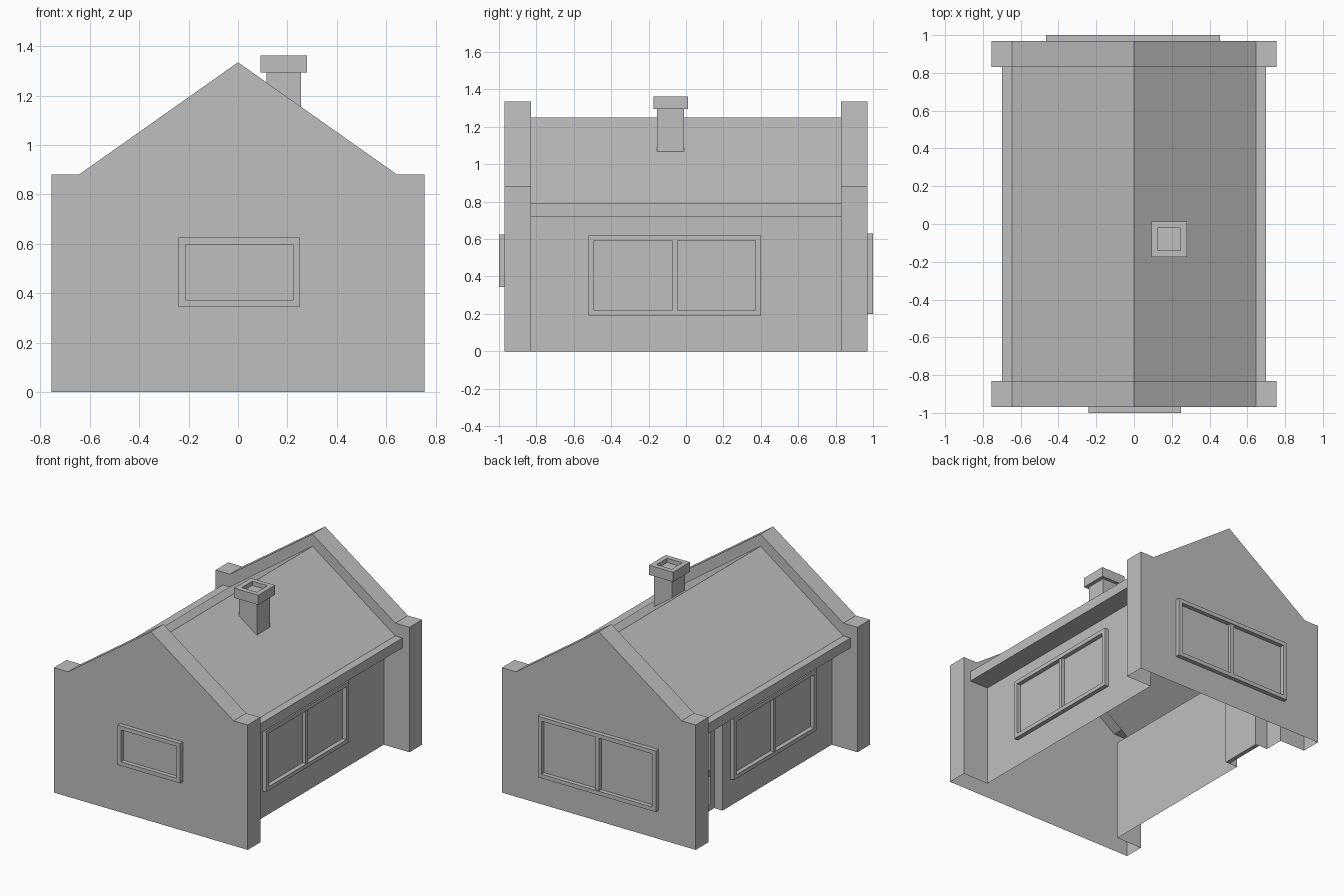
import bpy, bmesh
from mathutils import Vector

if "Cube" in bpy.data.objects:
    bpy.data.objects.remove(bpy.data.objects["Cube"])

mat = bpy.data.materials.new("plain grey")
mat.diffuse_color = (0.52, 0.52, 0.52, 1)
mat.use_nodes = True
mat.node_tree.nodes["Principled BSDF"].inputs["Base Color"].default_value = mat.diffuse_color


def make(name, polys):
    """Flat-shaded object from a list of polygons."""
    bm = bmesh.new()
    for p in polys:
        bm.faces.new([bm.verts.new(v) for v in p])
    bmesh.ops.remove_doubles(bm, verts=bm.verts, dist=1e-5)
    bmesh.ops.recalc_face_normals(bm, faces=bm.faces)
    me = bpy.data.meshes.new(name)
    bm.to_mesh(me)
    bm.free()
    me.materials.append(mat)
    ob = bpy.data.objects.new(name, me)
    bpy.context.collection.objects.link(ob)
    return ob


def mirrored(half):
    """Half profile in x >= 0 ending on the ridge, completed on the left."""
    return half + [(-x, z) for x, z in half[-2::-1]]


def strips(profile, y0, y1):
    return [[(a[0], y0, a[1]), (b[0], y0, b[1]), (b[0], y1, b[1]), (a[0], y1, a[1])]
            for a, b in zip(profile, profile[1:])]


def box(x0, x1, y0, y1, z0, z1):
    c = lambda i, j, k: ((x0, x1)[i], (y0, y1)[j], (z0, z1)[k])
    return [[c(0, 0, 0), c(0, 1, 0), c(1, 1, 0), c(1, 0, 0)],
            [c(0, 0, 1), c(1, 0, 1), c(1, 1, 1), c(0, 1, 1)],
            [c(0, 0, 0), c(1, 0, 0), c(1, 0, 1), c(0, 0, 1)],
            [c(0, 1, 0), c(0, 1, 1), c(1, 1, 1), c(1, 1, 0)],
            [c(0, 0, 0), c(0, 0, 1), c(0, 1, 1), c(0, 1, 0)],
            [c(1, 0, 0), c(1, 1, 0), c(1, 1, 1), c(1, 0, 1)]]


def ring(outer, inner, z0, z1, floor):
    """Square cap with a sunk hole; rects are (x0, x1, y0, y1)."""
    def rect(r, z):
        return [(r[0], r[2], z), (r[1], r[2], z), (r[1], r[3], z), (r[0], r[3], z)]
    loops = [rect(outer, z0), rect(outer, z1), rect(inner, z1), rect(inner, floor)]
    polys = [loops[0], loops[3]]
    for a, b in zip(loops, loops[1:]):
        polys += [[a[i], a[(i + 1) % 4], b[(i + 1) % 4], b[i]] for i in range(4)]
    return polys


GY0, GY1 = 0.83, 0.97      # inner and outer face of the gable ends
WX = 0.555                 # side wall
house = mirrored([(WX, 0), (WX, .72), (.70, .72), (.70, .79), (.645, .79), (0, 1.25)])
gable = mirrored([(.755, 0), (.755, .88), (.645, .88), (0, 1.335)])

# Walls, eaves and roof, with a recessed doorway on the left side
D0, D1, DZ, DX = .385, .69, .66, -.46
polys = strips(house, -GY0, GY0)[:-1]
polys.append([(-WX, y, z) for y, z in [(-GY0, 0), (D0, 0), (D0, DZ), (D1, DZ), (D1, 0),
                                       (GY0, 0), (GY0, .72), (-GY0, .72)]])
for y in (D0, D1):
    polys.append([(-WX, y, 0), (DX, y, 0), (DX, y, DZ), (-WX, y, DZ)])
polys.append([(-WX, D0, DZ), (-WX, D1, DZ), (DX, D1, DZ), (DX, D0, DZ)])
polys.append([(DX, D0, 0), (DX, D1, 0), (DX, D1, DZ), (DX, D0, DZ)])
make("walls_and_roof", polys)

# Raised gable ends, open underneath like the walls
for name, s in (("front_gable", -1), ("back_gable", 1)):
    polys = strips(gable, s * GY0, s * GY1)
    polys.append([(x, s * GY1, z) for x, z in gable])
    polys.append([(x, s * GY0, z) for x, z in gable + house[::-1]])
    make(name, polys)


def frame(name, axis, at, side, u0, u1, z0, z1, w=.028, mullion=None, rails=()):
    """Raised frame on a wall; u runs along the wall."""
    def bar(a, b, c, d, depth):
        lo, hi = sorted((at, at + side * depth))
        return box(lo, hi, a, b, c, d) if axis == 'x' else box(a, b, lo, hi, c, d)
    polys = bar(u0, u1, z0, z0 + w, .03) + bar(u0, u1, z1 - w, z1, .03)
    ob = [make(name + "_rails", polys),
          make(name + "_stiles", bar(u0, u0 + w, z0 + w, z1 - w, .03)
               + bar(u1 - w, u1, z0 + w, z1 - w, .03))]
    if mullion is not None:
        make(name + "_mullion", bar(mullion - .014, mullion + .014, z0 + w, z1 - w, .024))
    for z in rails:
        make(name + "_cross_rail", bar(u0 + w, u1 - w, z, z + .04, .024))


# Windows and door
frame("front_window", 'y', -GY1, -1, -.24, .25, .345, .625)
frame("back_window", 'y', GY1, 1, -.465, .455, .20, .63, mullion=-.005)
frame("right_window", 'x', WX, 1, -.52, .40, .19, .62, mullion=-.06)
frame("left_window", 'x', -WX, -1, -.62, .30, .19, .62, mullion=-.16)
frame("door", 'x', DX, -1, D0, D1, 0, DZ, w=.04, rails=(.24,))

# Chimney: shaft cut to the roof slope, and a hollow cap
roof = lambda x: 1.25 - x * .46 / .645
x0, x1, y0, y1, zt = .115, .255, -.155, -.01, 1.295
make("chimney_shaft", [
    [(x0, y0, roof(x0)), (x1, y0, roof(x1)), (x1, y0, zt), (x0, y0, zt)],
    [(x0, y1, roof(x0)), (x1, y1, roof(x1)), (x1, y1, zt), (x0, y1, zt)],
    [(x0, y0, roof(x0)), (x0, y1, roof(x0)), (x0, y1, zt), (x0, y0, zt)],
    [(x1, y0, roof(x1)), (x1, y1, roof(x1)), (x1, y1, zt), (x1, y0, zt)]])
make("chimney_cap", ring((.092, .28, -.175, .012), (.127, .245, -.14, -.022), 1.295, 1.363, 1.333))
